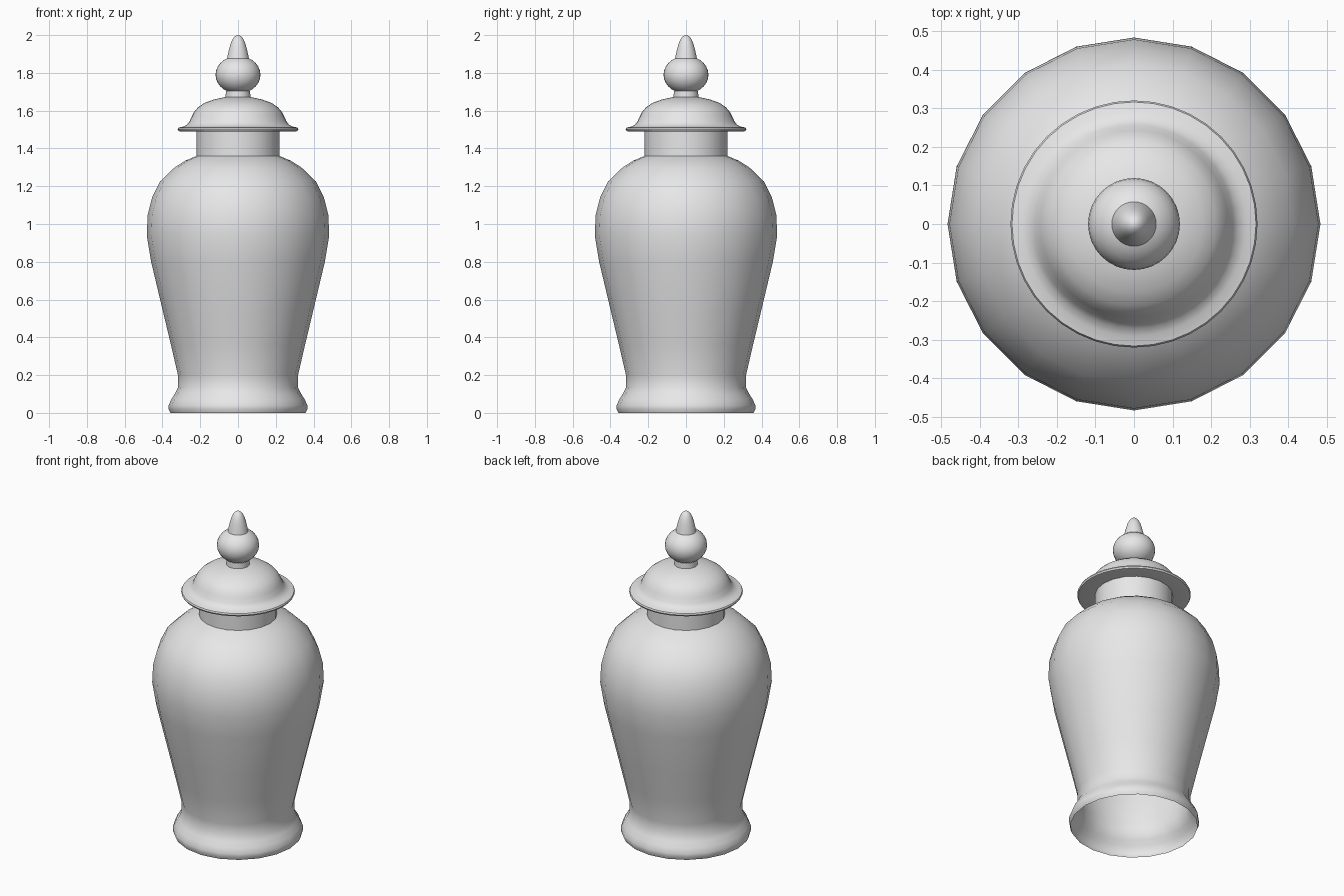
import bpy, bmesh, math

cube = bpy.data.objects.get("Cube")
if cube:
    bpy.data.objects.remove(cube, do_unlink=True)

# One plain glaze for the whole jar
glaze = bpy.data.materials.new("pale_grey_glaze")
glaze.use_nodes = True
glaze.diffuse_color = (0.8, 0.8, 0.8, 1)
glaze.node_tree.nodes["Principled BSDF"].inputs["Base Color"].default_value = (0.8, 0.8, 0.8, 1)


def lathe(name, profile, sides, sharp=40):
    """Revolve (radius, height) points about z, listed so normals face out."""
    bm = bmesh.new()
    rings = []
    for r, z in profile:
        if r == 0:
            rings.append([bm.verts.new((0, 0, z))] * sides)
        else:
            rings.append([bm.verts.new((r * math.cos(math.tau * i / sides),
                                        r * math.sin(math.tau * i / sides), z))
                          for i in range(sides)])
    for low, high in zip(rings, rings[1:]):
        for i in range(sides):
            j = (i + 1) % sides
            loop = [low[i], low[j], high[j], high[i]]
            bm.faces.new(list(dict.fromkeys(loop)))
    mesh = bpy.data.meshes.new(name)
    bm.to_mesh(mesh)
    bm.free()
    mesh.materials.append(glaze)
    obj = bpy.data.objects.new(name, mesh)
    bpy.context.collection.objects.link(obj)
    bpy.ops.object.select_all(action='DESELECT')
    obj.select_set(True)
    bpy.context.view_layer.objects.active = obj
    bpy.ops.object.shade_smooth_by_angle(angle=math.radians(sharp))
    return obj


# Hollow body, open underneath, with a flared foot and round shoulder
lathe("jar_body", [
    (.358, 0), (.367, .02), (.367, .04), (.354, .07), (.335, .1), (.318, .135),
    (.318, .2), (.355, .36), (.398, .54), (.46, .8), (.483, .94), (.478, 1.05),
    (.455, 1.14), (.413, 1.225), (.335, 1.3), (.28, 1.335), (.22, 1.36)], 20)

# Straight neck
lathe("jar_neck", [(.22, 1.36), (.22, 1.5)], 20)

# Domed lid with a thin rolled rim and flat underside
lathe("lid", [
    (0, 1.497), (.2, 1.497), (.305, 1.49), (.316, 1.493), (.32, 1.502), (.316, 1.51),
    (.29, 1.516), (.27, 1.526), (.257, 1.543), (.243, 1.573), (.23, 1.597),
    (.212, 1.617), (.178, 1.641), (.125, 1.66), (.066, 1.672), (0, 1.675)], 40)

# Collar under the knob
lathe("knob_collar", [(.066, 1.668), (.064, 1.705)], 32)

# Slightly flattened round knob
steps = 14
lathe("knob", [(0 if k in (0, steps) else .119 * math.sin(math.pi * k / steps),
                1.79 - .1 * math.cos(math.pi * k / steps))
               for k in range(steps + 1)], 32)

# Pointed finial
lathe("finial", [(.058, 1.875), (.053, 1.9), (.046, 1.93), (.037, 1.96),
                 (.026, 1.983), (.013, 1.996), (0, 2)], 32, 60)
